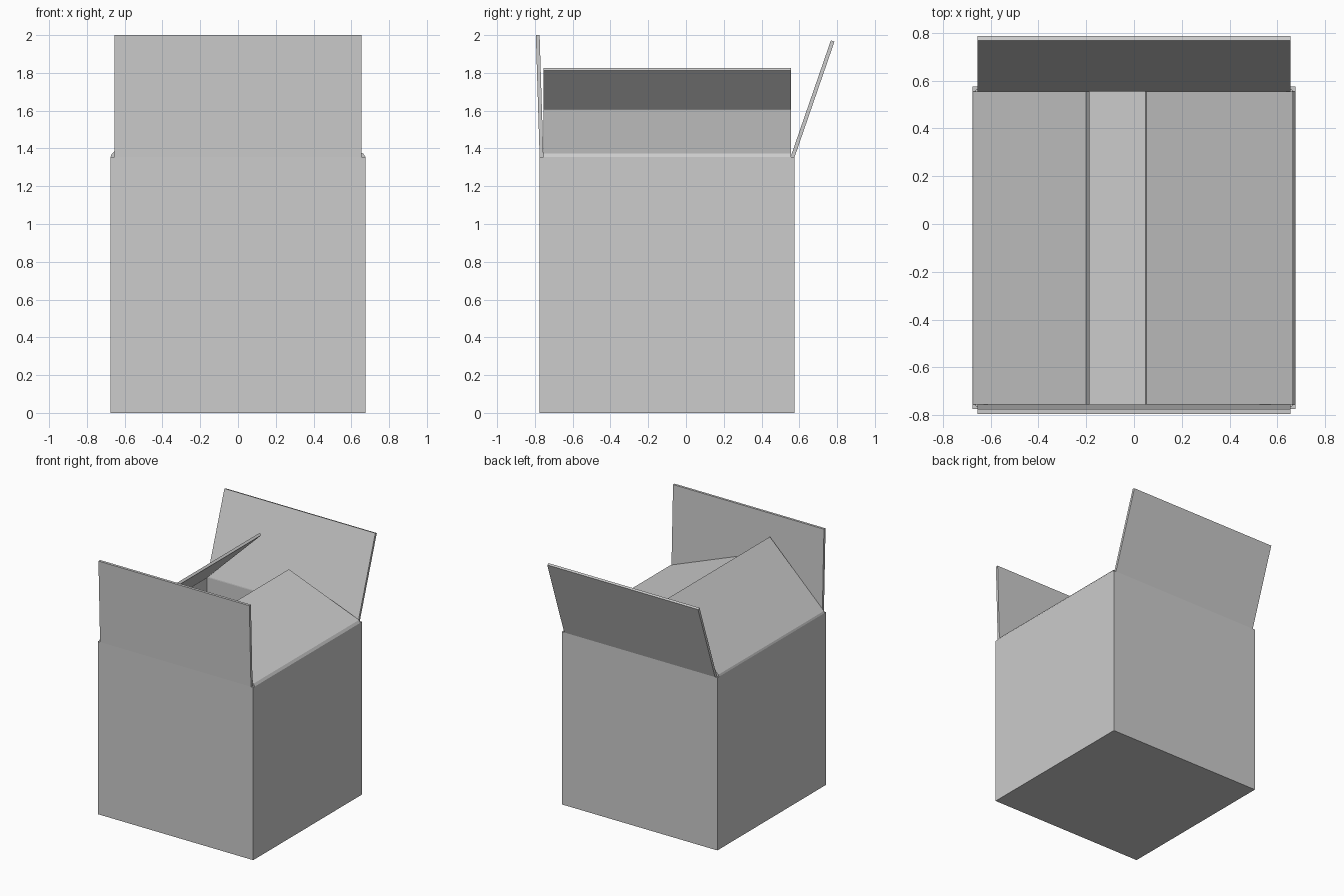
import bpy
import bmesh
from mathutils import Vector

cube = bpy.data.objects.get("Cube")
if cube:
    bpy.data.objects.remove(cube, do_unlink=True)

HALF, HEIGHT, WALL = 0.675, 1.355, 0.02
CENTRE_Y = -0.1                      # the open back flap shifts the body forward
INNER = HALF - WALL

card = bpy.data.materials.new("card grey")
card.use_nodes = True
grey = (0.604, 0.604, 0.604, 1)
card.diffuse_color = grey
card.node_tree.nodes["Principled BSDF"].inputs["Base Color"].default_value = grey


def finish(name, bm):
    bmesh.ops.recalc_face_normals(bm, faces=bm.faces)
    mesh = bpy.data.meshes.new(name)
    bm.to_mesh(mesh)
    bm.free()
    mesh.materials.append(card)
    obj = bpy.data.objects.new(name, mesh)
    bpy.context.collection.objects.link(obj)
    obj.location.y = CENTRE_Y
    return obj


# Hollow box body: inset the top face and push it down to the floor
bm = bmesh.new()
bmesh.ops.create_cube(bm, size=2 * HALF)
for v in bm.verts:
    v.co.z = HEIGHT if v.co.z > 0 else 0
top = max(bm.faces, key=lambda f: f.calc_center_median().z)
bmesh.ops.inset_region(bm, faces=[top], thickness=WALL)
well = bmesh.ops.extrude_face_region(bm, geom=[top])["geom"]
bmesh.ops.delete(bm, geom=[top], context="FACES_ONLY")
bmesh.ops.translate(bm, vec=(0, 0, WALL - HEIGHT),
                    verts=[g for g in well if isinstance(g, bmesh.types.BMVert)])
finish("box_body", bm)


def flap(name, outward, tip):
    """Folded panel; tip = (distance out from the box centre, height) of its inner edge."""
    out = Vector(outward)
    along = Vector((-out.y, out.x, 0))
    inner, outer, end = Vector((INNER, HEIGHT)), Vector((HALF, HEIGHT)), Vector(tip)
    run = (end - inner).normalized()
    offset = Vector((run.y, -run.x)) * WALL
    if run.x > 0:                    # opened outward: hinges on the outer edge
        profile = [inner, outer, end + offset, end, outer - offset]
    else:                            # leaning inward: hinges on the inner edge
        profile = [inner, outer, inner + offset, end + offset, end]
    bm = bmesh.new()
    verts = [bm.verts.new(out * p.x - along * INNER + Vector((0, 0, p.y)))
             for p in profile]
    face = bm.faces.new(verts)
    ext = bmesh.ops.extrude_face_region(bm, geom=[face])["geom"]
    bmesh.ops.translate(bm, vec=along * 2 * INNER,
                        verts=[g for g in ext if isinstance(g, bmesh.types.BMVert)])
    return finish(name, bm)


# Four top flaps, each folded to its own angle
flap("front_flap", (0, -1, 0), (0.675, 2.0))
flap("back_flap", (0, 1, 0), (0.867, 1.972))
flap("left_flap", (1, 0, 0), (0.046, 1.59))
flap("right_flap", (-1, 0, 0), (0.186, 1.812))
